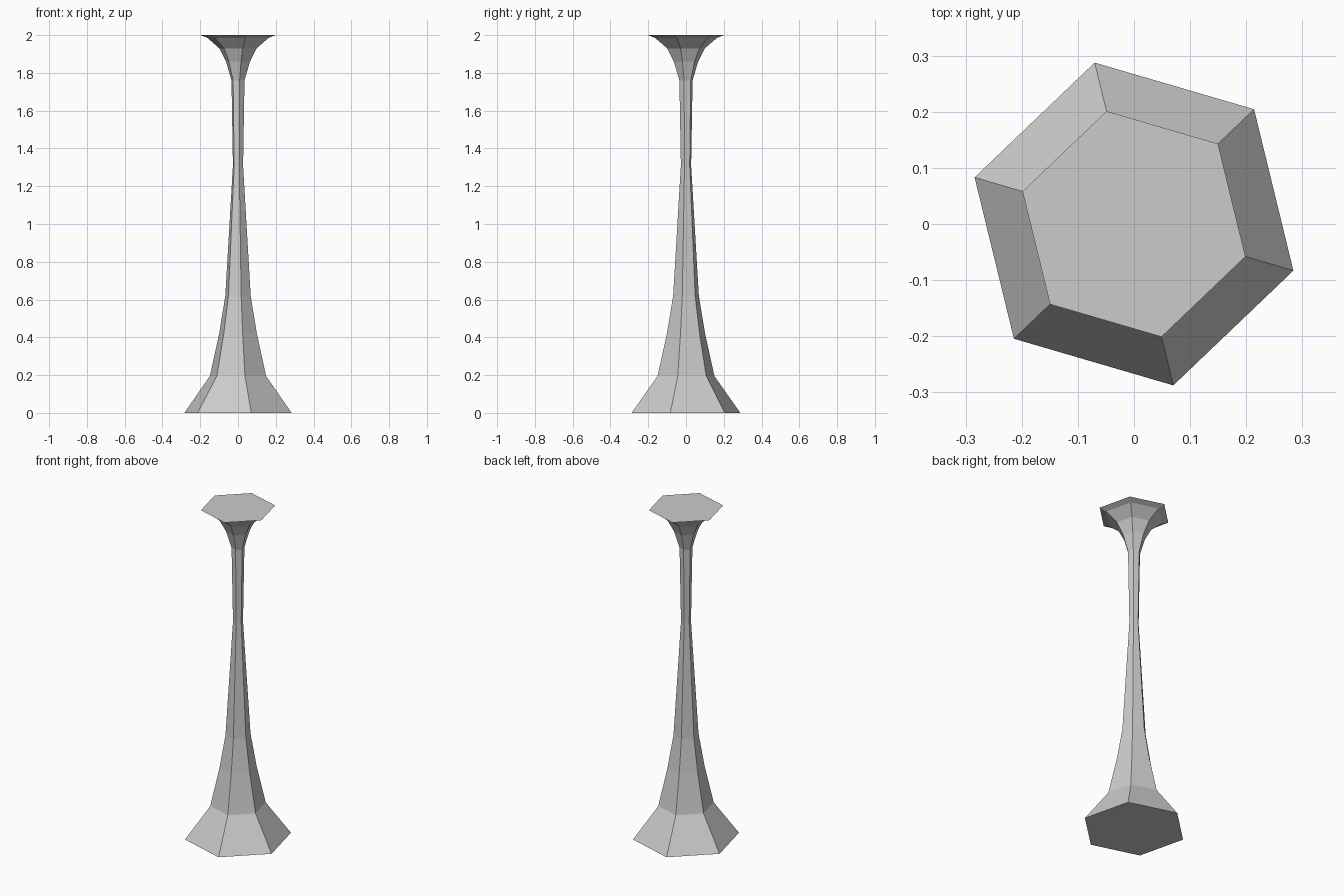
import bpy, bmesh
from math import sin, cos, radians

if "Cube" in bpy.data.objects:
    bpy.data.objects.remove(bpy.data.objects["Cube"])

# Hexagonal column profile: (height, corner radius)
PROFILE = [(0, .296), (.195, .155), (.42, .104), (.62, .07), (1.31, .028),
           (1.76, .036), (1.86, .066), (1.93, .103), (1.985, .168), (2, .207)]
SIDES, TURN = 6, radians(43.7)

bm = bmesh.new()
rings = [[bm.verts.new((r * cos(TURN + radians(360 / SIDES * i)),
                        r * sin(TURN + radians(360 / SIDES * i)), z))
          for i in range(SIDES)] for z, r in PROFILE]

# Side walls
for low, high in zip(rings, rings[1:]):
    for i in range(SIDES):
        j = (i + 1) % SIDES
        bm.faces.new((low[i], low[j], high[j], high[i]))

# Foot and table-top caps
bm.faces.new(rings[0][::-1])
bm.faces.new(rings[-1])

mesh = bpy.data.meshes.new("pedestal")
bm.to_mesh(mesh)
bm.free()
bpy.context.collection.objects.link(bpy.data.objects.new("pedestal", mesh))
